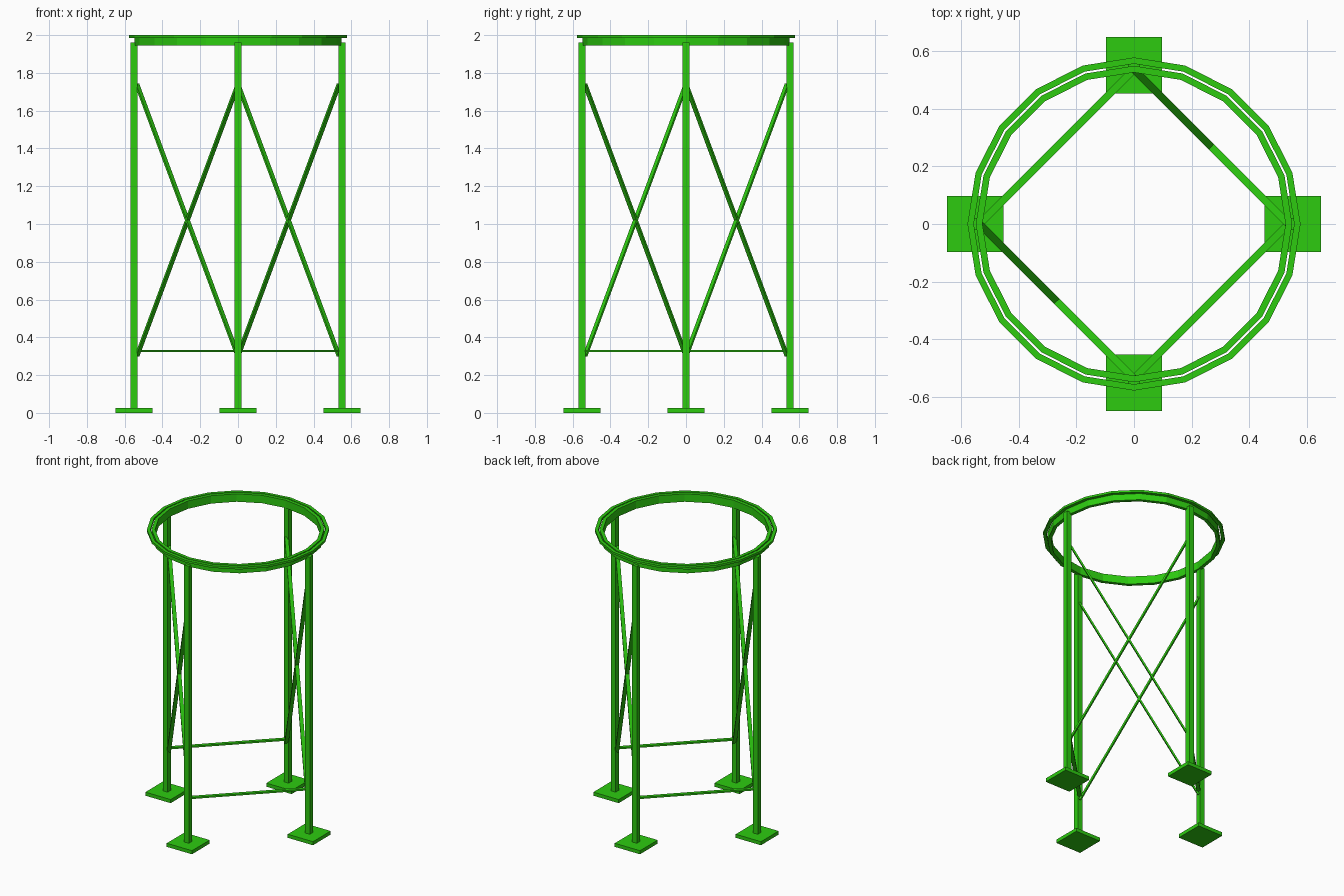
import bpy, bmesh, math
from mathutils import Vector, Matrix

cube = bpy.data.objects.get("Cube")
if cube:
    bpy.data.objects.remove(cube, do_unlink=True)

green = bpy.data.materials.new("bright_green")
green.use_nodes = True
colour = (0.026, 0.6, 0.005, 1)
green.diffuse_color = colour
green.node_tree.nodes["Principled BSDF"].inputs["Base Color"].default_value = colour

LEG_R = 0.55      # distance of each leg from the centre
BRACE_R = 0.535   # distance of each brace end from the centre


def finish(name, bm):
    bmesh.ops.recalc_face_normals(bm, faces=bm.faces)
    mesh = bpy.data.meshes.new(name)
    bm.to_mesh(mesh)
    bm.free()
    mesh.materials.append(green)
    obj = bpy.data.objects.new(name, mesh)
    bpy.context.collection.objects.link(obj)
    return obj


def box(name, size, matrix):
    bm = bmesh.new()
    bmesh.ops.create_cube(bm, size=1)
    bm.transform(matrix @ Matrix.Diagonal((*size, 1)))
    return finish(name, bm)


def bar(name, start, end, width=0.025, thick=0.011):
    """Flat bar between two points, its wide side kept level."""
    a, b = Vector(start), Vector(end)
    along = (b - a).normalized()
    side = along.cross(Vector((0, 0, 1))).normalized()
    up = side.cross(along)
    rot = Matrix((along, side, up)).transposed().to_4x4()
    return box(name, ((b - a).length, width, thick),
               Matrix.Translation((a + b) / 2) @ rot)


def ring(name, inner, outer, low, high, sides=20):
    """Faceted ring with a rectangular section."""
    bm = bmesh.new()
    loops = []
    for i in range(sides):
        t = math.tau * i / sides
        loops.append([bm.verts.new((r * math.cos(t), r * math.sin(t), z))
                      for r, z in ((inner, low), (outer, low), (outer, high), (inner, high))])
    for i in range(sides):
        p, q = loops[i], loops[(i + 1) % sides]
        for k in range(4):
            n = (k + 1) % 4
            bm.faces.new((p[k], q[k], q[n], p[n]))
    return finish(name, bm)


# Legs and foot plates
sides = {"left": (1, 0), "back": (0, 1), "right": (-1, 0), "front": (0, -1)}
for label, (dx, dy) in sides.items():
    x, y = dx * LEG_R, dy * LEG_R
    box(label + "_leg", (0.037, 0.037, 1.94), Matrix.Translation((x, y, 0.99)))
    box(label + "_foot_plate", (0.195, 0.195, 0.025), Matrix.Translation((x, y, 0.0125)))


def anchor(label, z):
    dx, dy = sides[label]
    return dx * BRACE_R, dy * BRACE_R, z


# Crossed braces on two opposite panels
for a, b in (("right", "front"), ("back", "left")):
    bar(f"{a}_{b}_falling_brace", anchor(a, 1.74), anchor(b, 0.30))
    bar(f"{a}_{b}_rising_brace", anchor(a, 0.30), anchor(b, 1.74))

# Level ties on the other two panels
for a, b in (("front", "left"), ("right", "back")):
    bar(f"{a}_{b}_tie", anchor(a, 0.327), anchor(b, 0.327))

# Top rim: upright band with a thin flange around it
ring("rim_band", 0.525, 0.548, 1.945, 2.0)
ring("rim_flange", 0.555, 0.577, 1.985, 2.0)
